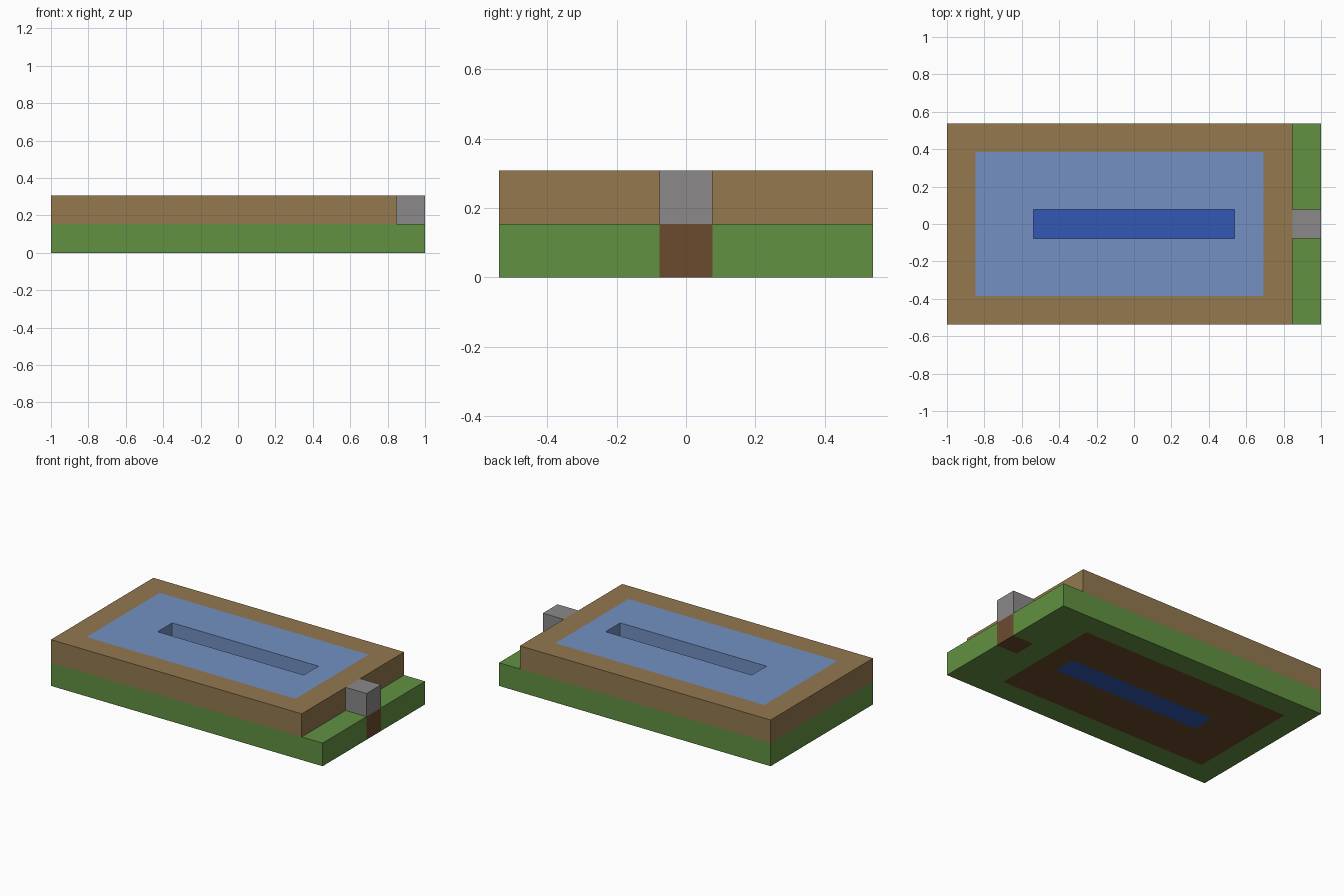
import bpy
import bmesh

cube = bpy.data.objects.get("Cube")
if cube:
    bpy.data.objects.remove(cube, do_unlink=True)

COLUMNS, ROWS = 13, 7
UNIT = 2 / COLUMNS


def make_material(name, rgb):
    """Flat material from an sRGB colour given in bytes."""
    linear = [((c / 255 + 0.055) / 1.055) ** 2.4 for c in rgb] + [1]
    mat = bpy.data.materials.new(name)
    mat.use_nodes = True
    mat.diffuse_color = linear
    mat.node_tree.nodes["Principled BSDF"].inputs["Base Color"].default_value = linear
    return mat


def make_part(name, mat, layer, inside):
    """One-unit-thick slab covering every grid cell where inside(column, row) holds."""
    cells = {(i, j) for i in range(COLUMNS) for j in range(ROWS) if inside(i, j)}
    bm = bmesh.new()

    def quad(*corners):
        bm.faces.new([bm.verts.new(((x - COLUMNS / 2) * UNIT,
                                    (y - ROWS / 2) * UNIT,
                                    (layer + z) * UNIT)) for x, y, z in corners])

    for i, j in sorted(cells):
        a, b = i + 1, j + 1
        quad((i, j, 1), (a, j, 1), (a, b, 1), (i, b, 1))
        quad((i, j, 0), (i, b, 0), (a, b, 0), (a, j, 0))
        # Walls only where the neighbouring cell is empty
        if (i, j - 1) not in cells:
            quad((i, j, 0), (a, j, 0), (a, j, 1), (i, j, 1))
        if (i, b) not in cells:
            quad((a, b, 0), (i, b, 0), (i, b, 1), (a, b, 1))
        if (i - 1, j) not in cells:
            quad((i, b, 0), (i, j, 0), (i, j, 1), (i, b, 1))
        if (a, j) not in cells:
            quad((a, j, 0), (a, b, 0), (a, b, 1), (a, j, 1))
    bmesh.ops.remove_doubles(bm, verts=bm.verts, dist=0.001)
    bmesh.ops.recalc_face_normals(bm, faces=bm.faces)

    mesh = bpy.data.meshes.new(name)
    bm.to_mesh(mesh)
    bm.free()
    mesh.materials.append(mat)
    bpy.context.collection.objects.link(bpy.data.objects.new(name, mesh))


grass = make_material("grass green", (98, 145, 66))
wood = make_material("tan wood", (147, 121, 79))
earth = make_material("dark earth", (108, 75, 46))
shallow = make_material("light blue water", (115, 144, 194))
deep = make_material("deep blue water", (51, 87, 180))
stone = make_material("grey stone", (139, 137, 138))


# Footprints on the grid
def pool(i, j):
    return 1 <= i <= 10 and 1 <= j <= 5


def trench(i, j):
    return 3 <= i <= 9 and j == 3


def post(i, j):
    return i == 12 and j == 3


# Lower layer
make_part("grass_base", grass, 0, lambda i, j: not pool(i, j) and not post(i, j))
make_part("earth_bed", earth, 0, lambda i, j: pool(i, j) and not trench(i, j))
make_part("deep_water", deep, 0, trench)
make_part("post_footing", earth, 0, post)

# Upper layer
make_part("pool_rim", wood, 1, lambda i, j: i < 12 and not pool(i, j))
make_part("shallow_water", shallow, 1, lambda i, j: pool(i, j) and not trench(i, j))
make_part("stone_block", stone, 1, post)
